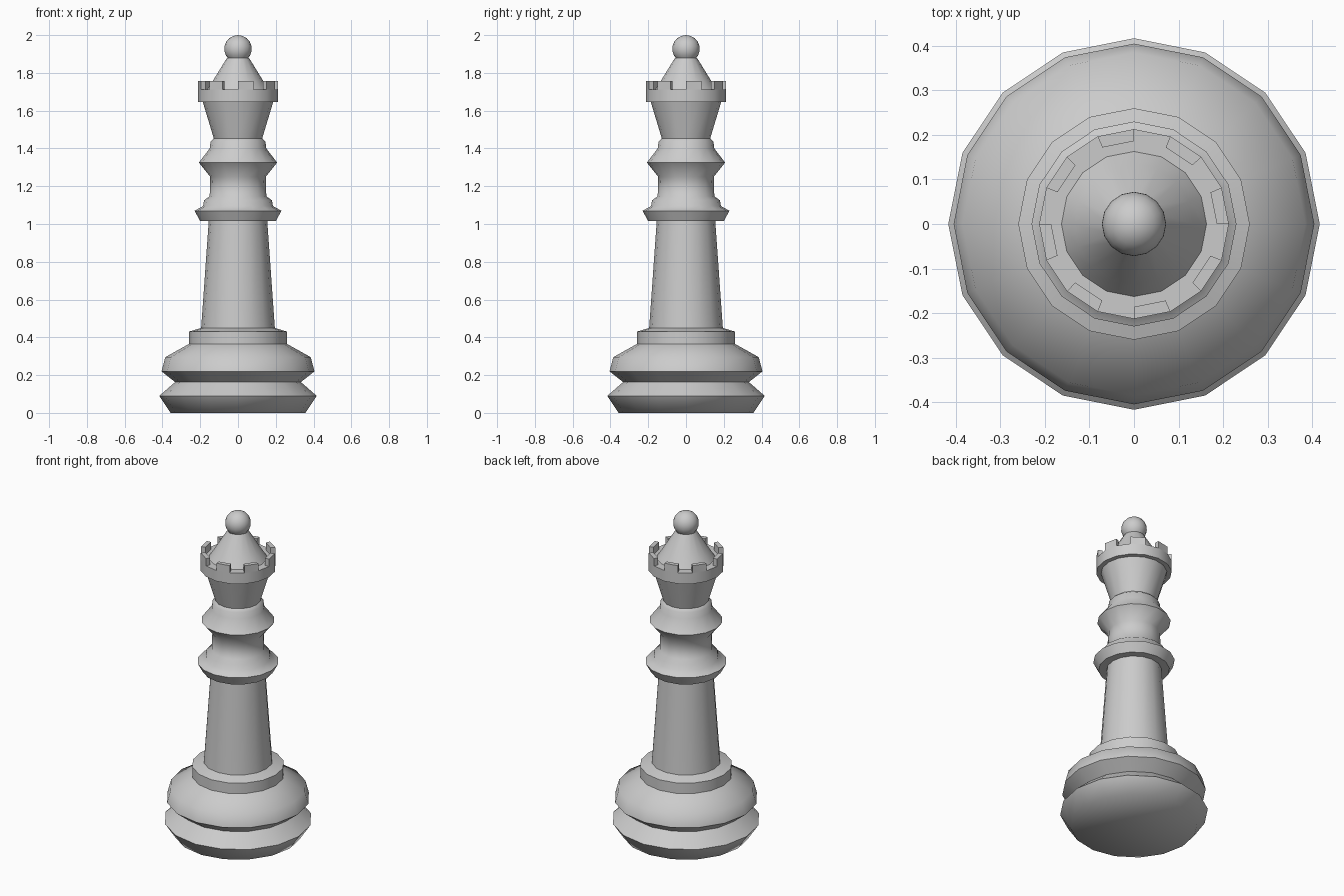
import bpy, bmesh, math

if "Cube" in bpy.data.objects:
    bpy.data.objects.remove(bpy.data.objects["Cube"])

SIDES = 16


def lathe(name, profile, angle=60, edit=None):
    """Spin (radius, height) points around z; radius 0 makes a pole."""
    bm = bmesh.new()
    rings = []
    for r, z in profile:
        if r == 0:
            rings.append([bm.verts.new((0, 0, z))] * SIDES)
        else:
            rings.append([bm.verts.new((r * math.cos(2 * math.pi * i / SIDES),
                                        r * math.sin(2 * math.pi * i / SIDES), z))
                          for i in range(SIDES)])
    bands = []
    for a, b in zip(rings, rings[1:]):
        band = []
        for i in range(SIDES):
            j = (i + 1) % SIDES
            corners = list(dict.fromkeys([a[i], a[j], b[j], b[i]]))
            band.append(bm.faces.new(corners))
        bands.append(band)
    if edit:
        edit(bm, bands)
    bm.normal_update()
    mesh = bpy.data.meshes.new(name)
    bm.to_mesh(mesh)
    bm.free()
    obj = bpy.data.objects.new(name, mesh)
    bpy.context.collection.objects.link(obj)
    bpy.ops.object.select_all(action='DESELECT')
    obj.select_set(True)
    bpy.context.view_layer.objects.active = obj
    bpy.ops.object.shade_smooth_by_angle(angle=math.radians(angle))
    return obj


# stepped foot
lathe("base", [(0, 0), (0.357, 0), (0.417, 0.09), (0.333, 0.163), (0.405, 0.22),
               (0.385, 0.295), (0.26, 0.365), (0.26, 0.43), (0.195, 0.45)])

# tapering stem
lathe("stem", [(0.195, 0.45), (0.155, 1.015)])

# collar and neck bead
lathe("collar", [(0.155, 1.015), (0.20, 1.015), (0.23, 1.07), (0.185, 1.095),
                 (0.18, 1.125), (0.15, 1.147), (0.147, 1.25), (0.207, 1.325),
                 (0.15, 1.40), (0.145, 1.437), (0.128, 1.452)])


# battlements: every other face of the rim top pulled up
def raise_battlements(bm, bands):
    for face in bands[3][::2]:
        new = bmesh.ops.extrude_discrete_faces(bm, faces=[face])["faces"]
        for f in new:
            bmesh.ops.translate(bm, verts=f.verts, vec=(0, 0, 0.045))


# flared crown with rim and domed cap
lathe("crown", [(0.128, 1.452), (0.186, 1.645), (0.213, 1.645), (0.213, 1.712),
                (0.186, 1.712), (0.163, 1.712), (0.135, 1.755), (0.058, 1.88)],
      40, None)
bpy.ops.object.select_all(action='DESELECT')

# battlement blocks sitting on alternate rim facets
bm = bmesh.new()
for k in range(0, SIDES, 2):
    a0, a1 = 2 * math.pi * k / SIDES, 2 * math.pi * (k + 1) / SIDES
    bottom = [bm.verts.new((r * math.cos(a), r * math.sin(a), 1.712))
              for r, a in ((0.213, a0), (0.213, a1), (0.186, a1), (0.186, a0))]
    top = [bm.verts.new((v.co.x, v.co.y, 1.757)) for v in bottom]
    bm.faces.new(top)
    for i in range(4):
        j = (i + 1) % 4
        bm.faces.new((bottom[i], bottom[j], top[j], top[i]))
mesh = bpy.data.meshes.new("battlements")
bm.to_mesh(mesh)
bm.free()
bpy.context.collection.objects.link(bpy.data.objects.new("battlements", mesh))

# ball on top
ball = []
for i in range(8):
    t = math.radians(-48 + 138 * i / 7)
    ball.append((0.073 * math.cos(t) if i < 7 else 0, 1.927 + 0.073 * math.sin(t)))
lathe("finial_ball", [(0.058, 1.88)] + ball)
